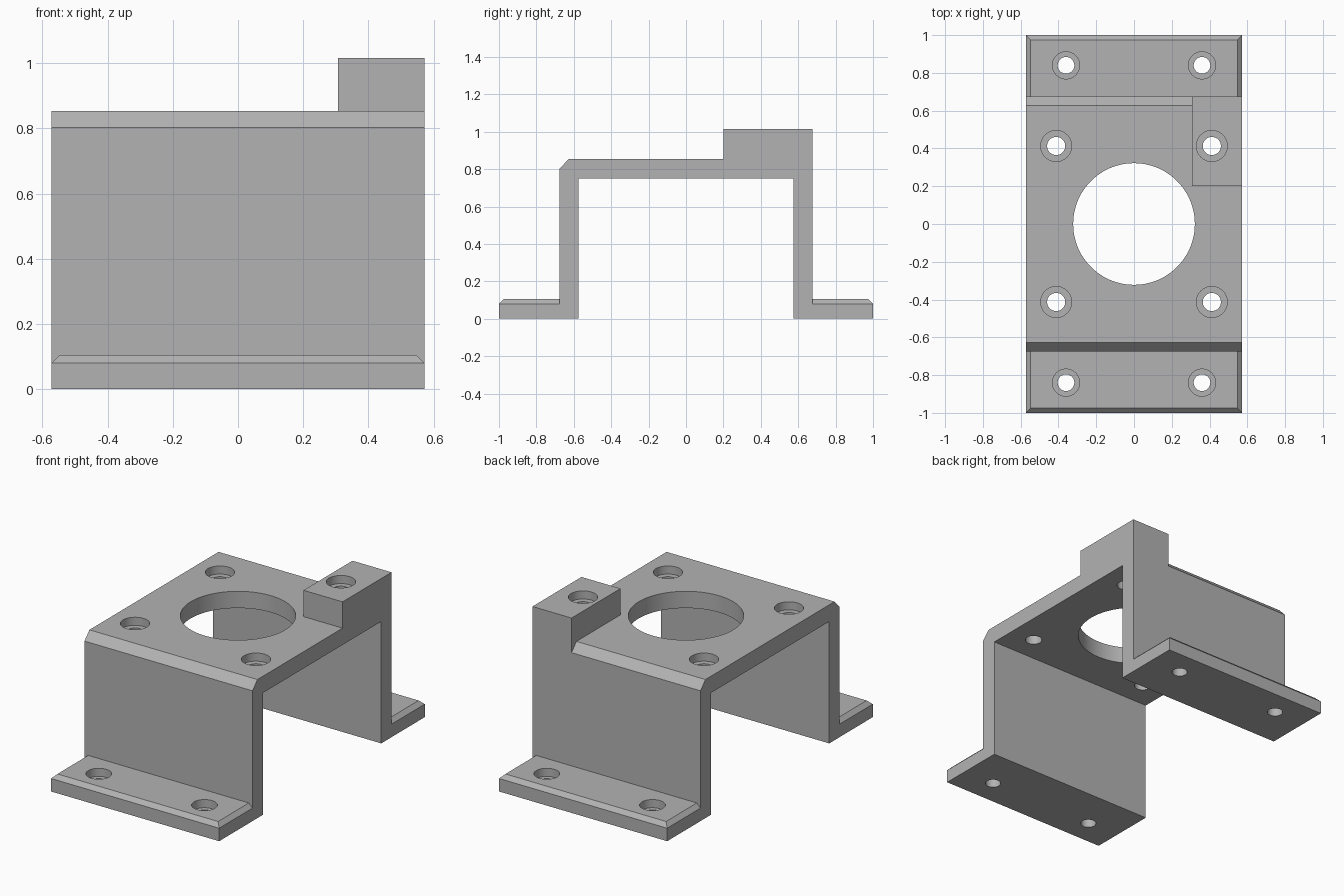
import bpy, bmesh, math

if "Cube" in bpy.data.objects:
    bpy.data.objects.remove(bpy.data.objects["Cube"])

W = 0.572  # half width of the bracket

grey = bpy.data.materials.new("plain grey")
grey.diffuse_color = (0.45, 0.45, 0.45, 1)
grey.use_nodes = True
grey.node_tree.nodes["Principled BSDF"].inputs["Base Color"].default_value = grey.diffuse_color


def make_object(name, bm):
    bmesh.ops.recalc_face_normals(bm, faces=bm.faces[:])
    mesh = bpy.data.meshes.new(name)
    bm.to_mesh(mesh)
    bm.free()
    mesh.materials.append(grey)
    obj = bpy.data.objects.new(name, mesh)
    bpy.context.collection.objects.link(obj)
    return obj


def extrude_x(name, profile, x0, x1):
    """Extrude a (y, z) profile along x."""
    bm = bmesh.new()
    face = bm.faces.new([bm.verts.new((x0, y, z)) for y, z in profile])
    ext = bmesh.ops.extrude_face_region(bm, geom=[face])
    verts = [v for v in ext["geom"] if isinstance(v, bmesh.types.BMVert)]
    bmesh.ops.translate(bm, verts=verts, vec=(x1 - x0, 0, 0))
    return make_object(name, bm)


def foot(name, side):
    """Foot plate with its top chamfered on three sides."""
    bm = bmesh.new()
    rings = []
    for z, inset in ((0, 0), (0.08, 0), (0.105, 0.025)):
        x, y0, y1 = W - inset, side * 0.62, side * (1 - inset)
        rings.append([bm.verts.new(p) for p in
                      ((-x, y0, z), (x, y0, z), (x, y1, z), (-x, y1, z))])
    bm.faces.new(rings[0])
    bm.faces.new(rings[-1])
    for a, b in zip(rings, rings[1:]):
        for i in range(4):
            j = (i + 1) % 4
            bm.faces.new((a[i], a[j], b[j], b[i]))
    return make_object(name, bm)


def cylinder(name, x, y, z0, z1, r, sides=48):
    bm = bmesh.new()
    bmesh.ops.create_cone(bm, cap_ends=True, segments=sides, radius1=r,
                          radius2=r, depth=z1 - z0)
    bmesh.ops.translate(bm, verts=bm.verts[:], vec=(x, y, (z0 + z1) / 2))
    return make_object(name, bm)


def combine(target, tool, operation):
    tool.hide_render = True
    mod = target.modifiers.new("combine", 'BOOLEAN')
    mod.operation = operation
    mod.solver = 'EXACT'
    mod.object = tool
    bpy.context.view_layer.objects.active = target
    bpy.ops.object.modifier_apply(modifier=mod.name)
    bpy.data.objects.remove(tool, do_unlink=True)


# Bridge: two legs and a top plate with chamfered outer edges
bracket = extrude_x("mounting_bracket", [
    (-0.676, 0), (-0.576, 0), (-0.576, 0.75), (0.576, 0.75), (0.576, 0),
    (0.676, 0), (0.676, 0.802), (0.628, 0.853), (-0.628, 0.853),
    (-0.676, 0.802)], -W, W)

# Raised corner block and foot plates
block = extrude_x("corner_block", [
    (0.2, 0.78), (0.676, 0.78), (0.676, 1.015), (0.2, 1.015)], 0.306, W)
combine(bracket, block, 'UNION')
for side in (-1, 1):
    combine(bracket, foot("foot_plate", side), 'UNION')

# Large centre opening
combine(bracket, cylinder("centre_cutter", 0, 0, 0.6, 1.2, 0.322, 96),
        'DIFFERENCE')

# Counterbored screw holes in the feet and the top plate
for sx in (-1, 1):
    for sy in (-1, 1):
        top = 1.015 if sx > 0 and sy > 0 else 0.853
        for x, y, z0, z1, r, R in (
                (0.36, 0.84, -0.1, 0.105, 0.044, 0.072),
                (0.412, 0.413, 0.6, top, 0.048, 0.082)):
            x, y = sx * x, sy * y
            combine(bracket, cylinder("hole_cutter", x, y, z0, z1 + 0.1, r),
                    'DIFFERENCE')
            combine(bracket, cylinder("bore_cutter", x, y, z1 - 0.05,
                                      z1 + 0.1, R), 'DIFFERENCE')

# Smooth hole walls, sharp edges elsewhere
bpy.ops.object.select_all(action='DESELECT')
bracket.select_set(True)
bpy.context.view_layer.objects.active = bracket
bpy.ops.object.shade_smooth_by_angle(angle=math.radians(30))
